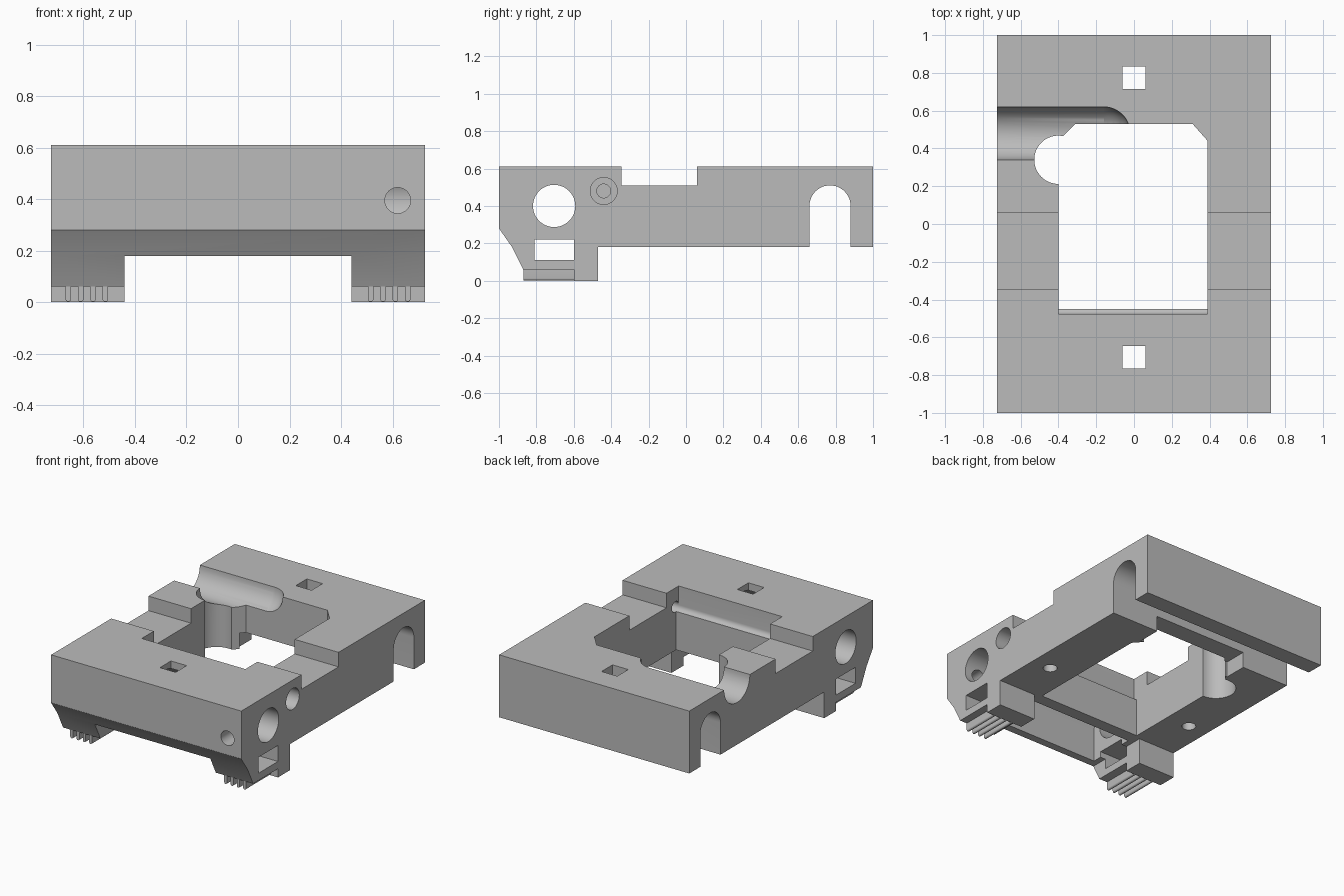
import bpy, bmesh, math
from mathutils import Vector

default = bpy.data.objects.get("Cube")
if default:
    bpy.data.objects.remove(default, do_unlink=True)

grey = bpy.data.materials.new("plain grey")
grey.use_nodes = True
COLOUR = (0.5, 0.5, 0.5, 1)
grey.diffuse_color = COLOUR
grey.node_tree.nodes["Principled BSDF"].inputs["Base Color"].default_value = COLOUR


def prism(name, points, axis, lo, hi):
    """Extrude a flat outline along an axis; outlines are yz, xz or xy pairs."""
    place = {"x": lambda a, b, t: (t, a, b),
             "y": lambda a, b, t: (a, t, b),
             "z": lambda a, b, t: (a, b, t)}[axis]
    bm = bmesh.new()
    face = bm.faces.new([bm.verts.new(place(a, b, lo)) for a, b in points])
    ext = bmesh.ops.extrude_face_region(bm, geom=[face])
    shift = Vector(place(0, 0, hi - lo))
    bmesh.ops.translate(bm, vec=shift,
                        verts=[g for g in ext["geom"] if isinstance(g, bmesh.types.BMVert)])
    bmesh.ops.recalc_face_normals(bm, faces=bm.faces)
    return finish(name, bm)


def finish(name, bm):
    mesh = bpy.data.meshes.new(name)
    bm.to_mesh(mesh)
    bm.free()
    mesh.materials.append(grey)
    obj = bpy.data.objects.new(name, mesh)
    bpy.context.collection.objects.link(obj)
    return obj


def arc(a, b, r, start=0, end=360, n=48):
    closed = end - start == 360
    steps = n if closed else n + 1
    angles = [math.radians(start + (end - start) * i / n) for i in range(steps)]
    return [(a + r * math.cos(t), b + r * math.sin(t)) for t in angles]


def rect(a0, a1, b0, b1):
    return [(a0, b0), (a1, b0), (a1, b1), (a0, b1)]


def cut(target, *args):
    """Subtract a prism, or a ready cutter object, from the target."""
    cutter = args[0] if len(args) == 1 else prism("cutter", *args)
    cutter.hide_render = True
    mod = target.modifiers.new("cut", "BOOLEAN")
    mod.operation = "DIFFERENCE"
    mod.solver = "EXACT"
    mod.object = cutter
    bpy.context.view_layer.update()
    deps = bpy.context.evaluated_depsgraph_get()
    result = bpy.data.meshes.new_from_object(target.evaluated_get(deps))
    target.modifiers.clear()
    target.data = result
    bpy.data.objects.remove(cutter, do_unlink=True)


W = 0.725  # half width

# Side profile: sloped nose, feet, and the shallow notch across the top
body = prism("carriage_body", [
    (-1, .61), (-1, .28), (-.93, .18), (-.87, .06), (-.6, .06), (-.6, 0),
    (-.47, 0), (-.47, .18), (1, .18), (1, .61), (.06, .61), (.06, .51),
    (-.345, .51), (-.345, .61)], "x", -W, W)

# Gap between the feet
cut(body, rect(-.44, .44, -1.1, -.3), "z", -.1, .18)

# Central opening with chamfered rear corners, and the round relief beside it
cut(body, [(-.4, -.45), (.39, -.45), (.39, .44), (.31, .53), (-.31, .53),
           (-.38, .46), (-.4, .46)], "z", -.1, .8)
cut(body, arc(-.4, .34, .128), "z", -.1, .8)

# Shallow recess under the wall behind the opening
cut(body, rect(-.36, .36, .5, .7), "z", .1, .29)

# Round-topped channel across the back
cut(body, [(.66, .1)] + [(.88, .1)] + arc(.77, .4, .11, 0, 180, 24), "x", -1, 1)

# Half-round trough with a ball end, open to the right side
cut(body, arc(.48, .61, .14), "x", -1, -.16)
ball = bmesh.new()
bmesh.ops.create_uvsphere(ball, u_segments=48, v_segments=24, radius=.14)
bmesh.ops.translate(ball, verts=ball.verts, vec=(-.16, .48, .61))
cut(body, finish("ball_cutter", ball))

# Hollow under the front block
cut(body, [(-.875, .1), (-.535, .1)] + arc(-.705, .4, .17, 0, 180, 32), "x", -.4, .4)

# Cross bores and rectangular windows through the feet
cut(body, arc(-.705, .4, .113), "x", -1, 1)
cut(body, rect(-.81, -.6, .11, .22), "x", -1, 1)

# Stepped rod bore on the left, continuing as a groove along the opening
cut(body, arc(-.44, .48, .072), "x", .6, 1)
cut(body, arc(-.44, .48, .037, n=32), "x", -.4, .7)
cut(body, rect(-.477, -.4, .48, .8), "x", -.4, .39)

# Front adjuster hole
cut(body, arc(.62, .395, .05, n=32), "y", -1.1, -.7)

# Square holes through the front and back blocks
for y in (-.705, .775):
    cut(body, rect(-.06, .06, y - .06, y + .06), "z", .3, .8)

# Blind screw holes under both rails
for x in (-.58, .58):
    cut(body, arc(x, -.145, .045, n=32), "z", .1, .38)

# Round-bottomed gripping teeth under both feet
parts = [body]
for side, label in ((1, "left"), (-1, "right")):
    for i in range(4):
        x = side * (.515 + .048 * i)
        outline = [(x + .011, .07), (x - .011, .07)] + arc(x, .013, .011, 180, 360, 10)
        parts.append(prism(f"{label}_tooth_{i + 1}", outline, "y", -.87, -.595))

# Smooth the bores while keeping the edges crisp
bpy.ops.object.select_all(action="DESELECT")
for obj in parts:
    obj.select_set(True)
bpy.context.view_layer.objects.active = body
bpy.ops.object.shade_smooth_by_angle(angle=math.radians(30))
